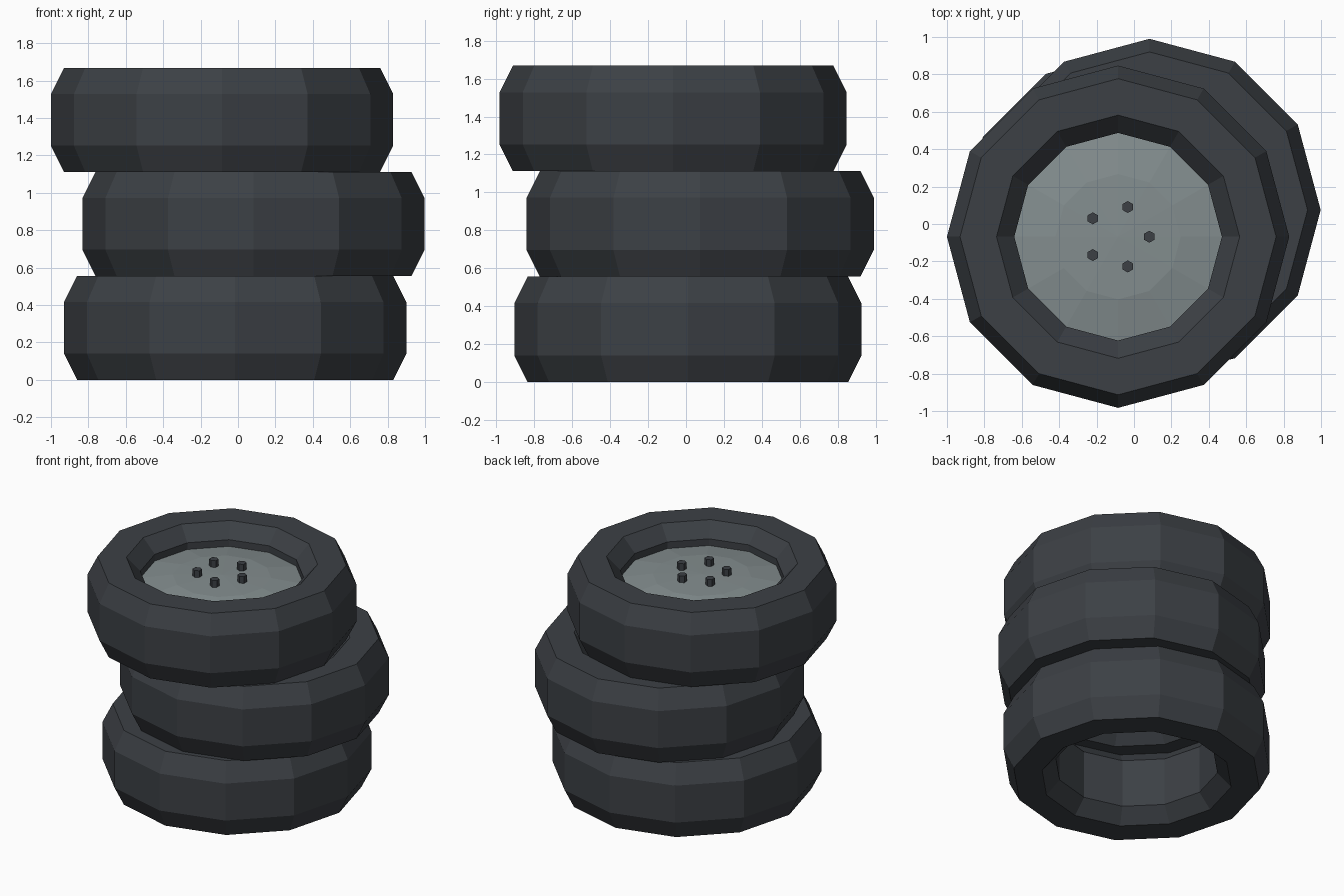
import bpy, bmesh
from math import cos, sin, pi, tau

if "Cube" in bpy.data.objects:
    bpy.data.objects.remove(bpy.data.objects["Cube"], do_unlink=True)

SIDES = 12
HEIGHT = 0.556
RADIUS = 0.915


def make_material(name, colour):
    mat = bpy.data.materials.new(name)
    mat.use_nodes = True
    mat.diffuse_color = colour
    bsdf = mat.node_tree.nodes["Principled BSDF"]
    bsdf.inputs["Base Color"].default_value = colour
    bsdf.inputs["Roughness"].default_value = 0.8
    return mat


rubber = make_material("dark rubber", (0.045, 0.051, 0.059, 1))
metal = make_material("grey metal", (0.23, 0.27, 0.275, 1))


def finish(bm, name, mat, location):
    mesh = bpy.data.meshes.new(name)
    bm.to_mesh(mesh)
    bm.free()
    mesh.materials.append(mat)
    obj = bpy.data.objects.new(name, mesh)
    obj.location = location
    bpy.context.collection.objects.link(obj)
    return obj


def ring(bm, radius, z):
    return [bm.verts.new((radius * cos(tau * i / SIDES), radius * sin(tau * i / SIDES), z))
            for i in range(SIDES)]


def bridge(bm, a, b):
    for i in range(SIDES):
        j = (i + 1) % SIDES
        bm.faces.new((a[i], a[j], b[j], b[i]))


# Tyre: closed cross-section turned around the axle
def make_tyre(name, x, y, z):
    half = [(0.555, 0.10), (0.65, 0), (0.845, 0), (RADIUS, 0.14)]
    profile = half + [(r, HEIGHT - h) for r, h in reversed(half)]
    bm = bmesh.new()
    rings = [ring(bm, r, h) for r, h in profile]
    for a, b in zip(rings, rings[1:] + rings[:1]):
        bridge(bm, a, b)
    bmesh.ops.recalc_face_normals(bm, faces=bm.faces)
    return finish(bm, name, rubber, (x, y, z))


make_tyre("bottom_tyre", -0.015, 0.01, 0)
make_tyre("middle_tyre", 0.083, 0.075, HEIGHT)
top_x, top_y = -0.085, -0.068
make_tyre("top_tyre", top_x, top_y, 2 * HEIGHT)

# Hub cap: shallow faceted dome inside the top tyre
top_z = 3 * HEIGHT
bm = bmesh.new()
outer, inner = ring(bm, 0.555, -0.15), ring(bm, 0.335, -0.115)
bridge(bm, outer, inner)
centre = bm.verts.new((0, 0, -0.105))
for i in range(SIDES):
    bm.faces.new((inner[i], inner[(i + 1) % SIDES], centre))
finish(bm, "hub_cap", metal, (top_x, top_y, top_z))

# Five hexagonal wheel nuts around the hub
for n in range(5):
    angle = tau * n / 5
    bm = bmesh.new()
    bmesh.ops.create_cone(bm, cap_ends=True, segments=6, radius1=0.032, radius2=0.032, depth=0.06)
    nut = finish(bm, f"wheel_nut_{n + 1}", rubber,
                 (top_x + 0.167 * cos(angle), top_y + 0.167 * sin(angle), top_z - 0.09))
    # Blender's cone already starts with a corner along +y
    nut.rotation_euler.z = 0
